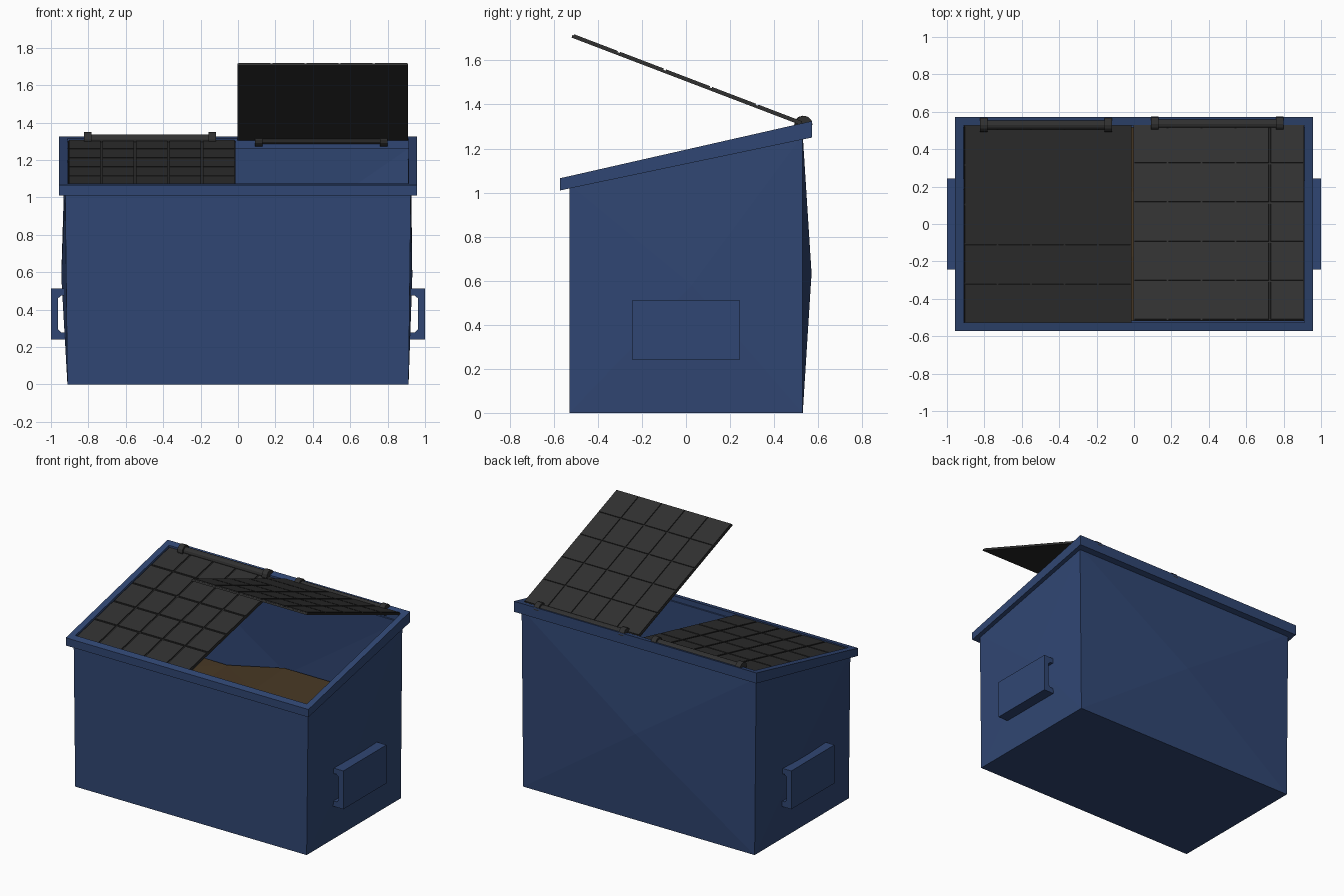
import bpy, bmesh, math, random
from mathutils import Matrix, Vector

if "Cube" in bpy.data.objects:
    bpy.data.objects.remove(bpy.data.objects["Cube"])

random.seed(4)


def material(name, rgb):
    m = bpy.data.materials.new(name)
    m.diffuse_color = (*rgb, 1)
    m.use_nodes = True
    m.node_tree.nodes["Principled BSDF"].inputs["Base Color"].default_value = m.diffuse_color
    return m


BLUE = material("blue_paint", (0.03, 0.062, 0.172))
DARK = material("dark_plastic", (0.03, 0.03, 0.03))
BROWN = material("brown_waste", (0.062, 0.038, 0.017))


def finish(bm, name, mat, matrix=None):
    bmesh.ops.recalc_face_normals(bm, faces=bm.faces)
    me = bpy.data.meshes.new(name)
    bm.to_mesh(me)
    bm.free()
    me.materials.append(mat)
    ob = bpy.data.objects.new(name, me)
    bpy.context.collection.objects.link(ob)
    if matrix:
        ob.matrix_world = matrix
    return ob


def ring(bm, x, y, zfun):
    return [bm.verts.new((sx * x, sy * y, zfun(sy * y)))
            for sx, sy in ((-1, -1), (1, -1), (1, 1), (-1, 1))]


def bridge(bm, a, b):
    return [bm.faces.new((a[i], a[(i + 1) % 4], b[(i + 1) % 4], b[i])) for i in range(4)]


def rim_top(y):
    return 1.195 + 0.227 * y


def rim_bottom(y):
    return 1.130 + 0.210 * y


# hollow bin with walls bulging at left, right and back
bm = bmesh.new()
low = ring(bm, 0.912, 0.53, lambda y: 0)
high = ring(bm, 0.924, 0.53, lambda y: rim_bottom(y) + 0.02)
bm.faces.new(low[::-1])
front, right, back, left = bridge(bm, low, high)
for face, axis, value in ((right, 0, 0.932), (back, 1, 0.57), (left, 0, -0.945)):
    centre = bmesh.ops.poke(bm, faces=[face])["verts"][0]
    centre.co[axis] = value
body = finish(bm, "bin_body", BLUE)
mod = body.modifiers.new("wall", 'SOLIDIFY')
mod.thickness = 0.02
mod.offset = -1

# sloping rim frame
bm = bmesh.new()
loops = [ring(bm, 0.956, 0.573, rim_bottom), ring(bm, 0.956, 0.573, rim_top),
         ring(bm, 0.912, 0.527, rim_top), ring(bm, 0.912, 0.527, rim_bottom)]
for i in range(4):
    bridge(bm, loops[i], loops[(i + 1) % 4])
finish(bm, "rim", BLUE)

# fork pockets: C channels on both sides
profile = [(0.91, 0.24), (1.0, 0.24), (1.0, 0.513), (0.91, 0.513),
           (0.91, 0.475), (0.945, 0.475), (0.962, 0.46), (0.962, 0.293),
           (0.945, 0.278), (0.91, 0.278)]
for side, name in ((1, "fork_pocket_right"), (-1, "fork_pocket_left")):
    bm = bmesh.new()
    f = bm.faces.new([bm.verts.new((side * x, -0.243, z)) for x, z in profile])
    ext = bmesh.ops.extrude_face_region(bm, geom=[f])["geom"]
    bmesh.ops.translate(bm, vec=(0, 0.486, 0),
                        verts=[v for v in ext if isinstance(v, bmesh.types.BMVert)])
    finish(bm, name, BLUE)


# lids with a 5 x 5 grid of raised pads, hinged at the back
def lid(name, x0, x1, y, z, length, angle):
    bm = bmesh.new()
    n, thick = 5, 0.012
    v = [[bm.verts.new((x0 + (x1 - x0) * i / n, -length * j / n, 0))
          for j in range(n + 1)] for i in range(n + 1)]
    pads = [bm.faces.new((v[i][j], v[i][j + 1], v[i + 1][j + 1], v[i + 1][j]))
            for i in range(n) for j in range(n)]
    # underside and edges
    under = bmesh.ops.extrude_face_region(bm, geom=pads, use_keep_orig=True)["geom"]
    bmesh.ops.translate(bm, vec=(0, 0, -thick),
                        verts=[g for g in under if isinstance(g, bmesh.types.BMVert)])
    bmesh.ops.recalc_face_normals(bm, faces=bm.faces)
    tops = [f for f in bm.faces if f.calc_center_median().z > -0.001]
    bmesh.ops.inset_individual(bm, faces=tops, thickness=0.007)
    bmesh.ops.inset_individual(bm, faces=tops, thickness=0.001, depth=0.006)
    finish(bm, name, DARK, Matrix.Translation((0, y, z)) @
           Matrix.Rotation(math.radians(angle), 4, 'X'))


lid("lid_closed", -0.91, -0.013, 0.527, 1.301, 1.082, 12.8)
lid("lid_open", -0.003, 0.908, 0.53, 1.316, 1.119, -20.9)


# hinge rods with a collar at each end
def cylinder_x(bm, x0, x1, y, z, r):
    m = Matrix.Translation(((x0 + x1) / 2, y, z)) @ Matrix.Rotation(math.pi / 2, 4, 'Y')
    bmesh.ops.create_cone(bm, cap_ends=True, segments=12, radius1=r, radius2=r,
                          depth=x1 - x0, matrix=m)


for name, x0, x1, y in (("hinge_left", -0.823, -0.118, 0.53),
                        ("hinge_right", 0.09, 0.8, 0.535)):
    bm = bmesh.new()
    cylinder_x(bm, x0 + 0.01, x1 - 0.01, y, 1.31, 0.026)
    cylinder_x(bm, x0, x0 + 0.04, y, 1.31, 0.039)
    cylinder_x(bm, x1 - 0.04, x1, y, 1.31, 0.039)
    finish(bm, name, DARK)

# uneven heap of waste inside
bm = bmesh.new()
bmesh.ops.create_grid(bm, x_segments=4, y_segments=3, size=1)
for v in bm.verts:
    x, y = v.co.x * 0.9, v.co.y * 0.52
    base = 0.675 if x > -0.1 else 0.575
    v.co = Vector((x, y, base + random.uniform(-0.02, 0.02)))
bmesh.ops.triangulate(bm, faces=bm.faces)
heap = finish(bm, "waste_heap", BROWN)
if heap.data.polygons[0].normal.z < 0:
    heap.data.flip_normals()
